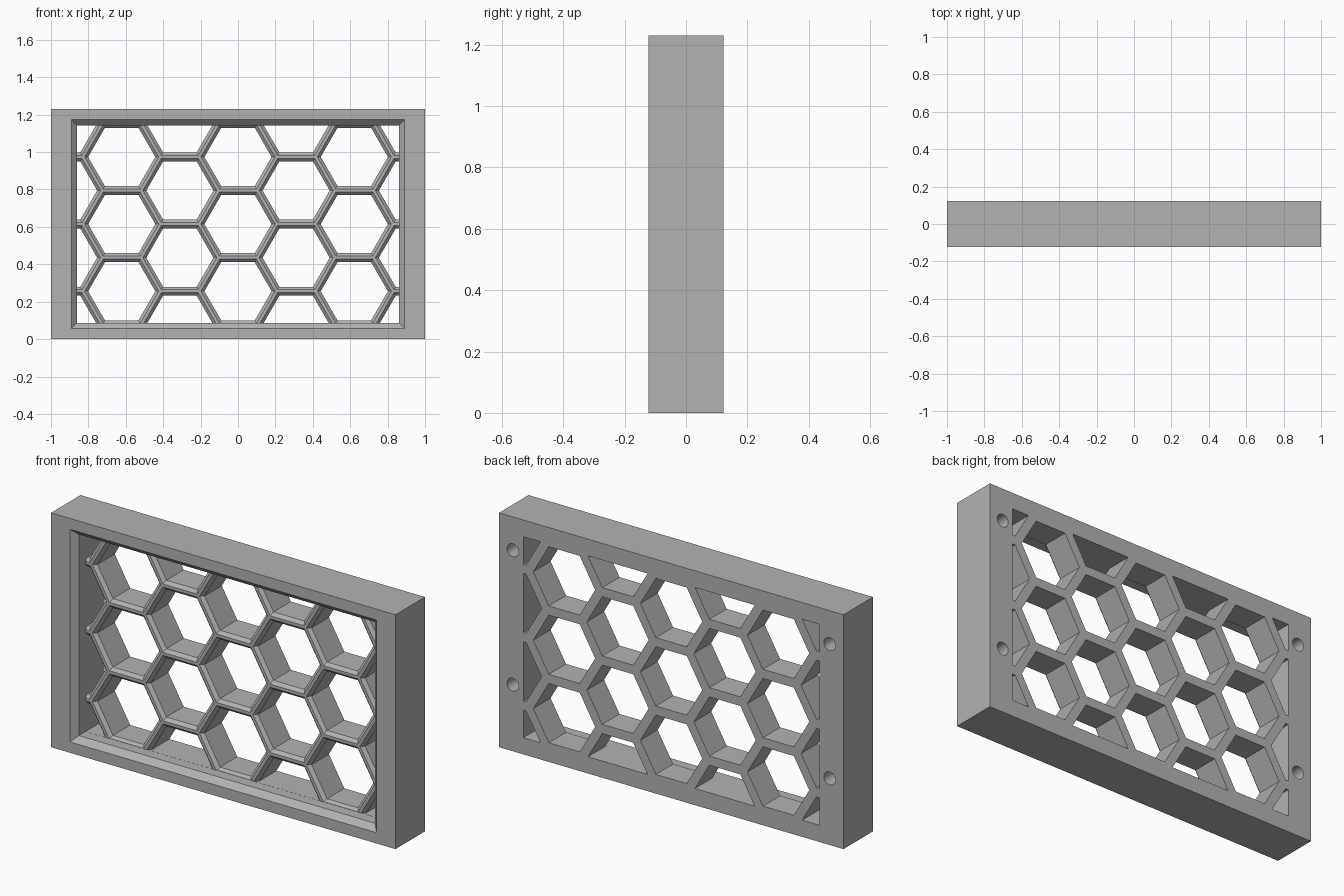
import bpy
import bmesh
import math
from mathutils import Vector, Matrix

if "Cube" in bpy.data.objects:
    bpy.data.objects.remove(bpy.data.objects["Cube"], do_unlink=True)

HEIGHT, FRONT, BACK = 1.23, -0.122, 0.122
MID = HEIGHT / 2
OPEN_X, OPEN_Z = 0.86, 0.528        # half size of the opening
CHAMFER = 0.03
LATTICE = FRONT + 0.085             # front plane of the honeycomb
PITCH, WALL, BEVEL = 0.359, 0.048, 0.016

grey = bpy.data.materials.new("grey")
grey.use_nodes = True
colour = (0.45, 0.45, 0.45, 1)
grey.diffuse_color = colour
grey.node_tree.nodes["Principled BSDF"].inputs["Base Color"].default_value = colour


def make_object(name, bm):
    bmesh.ops.recalc_face_normals(bm, faces=bm.faces)
    mesh = bpy.data.meshes.new(name)
    bm.to_mesh(mesh)
    bm.free()
    mesh.materials.append(grey)
    obj = bpy.data.objects.new(name, mesh)
    bpy.context.collection.objects.link(obj)
    return obj


def loft(bm, sections):
    """Closed solid through matching rings of points."""
    rings = [[bm.verts.new(p) for p in ring] for ring in sections]
    n = len(rings[0])
    for a, b in zip(rings, rings[1:]):
        for i in range(n):
            j = (i + 1) % n
            bm.faces.new((a[i], a[j], b[j], b[i]))
    bm.faces.new(rings[0])
    bm.faces.new(rings[-1])


def rect(hx, hz, y):
    return [(sx * hx, y, MID + sz * hz) for sx, sz in ((-1, -1), (1, -1), (1, 1), (-1, 1))]


def polygon(x, z, r, y, n):
    return [(x + r * math.cos(math.tau * i / n), y, z + r * math.sin(math.tau * i / n))
            for i in range(n)]


def cut(target, cutter):
    mod = target.modifiers.new("cut", "BOOLEAN")
    mod.operation = "DIFFERENCE"
    mod.solver = "EXACT"
    mod.object = cutter
    bpy.context.view_layer.objects.active = target
    bpy.ops.object.modifier_apply(modifier=mod.name)
    bpy.data.objects.remove(cutter, do_unlink=True)


# Outer block
bm = bmesh.new()
loft(bm, [rect(1, MID, FRONT), rect(1, MID, BACK)])
panel = make_object("honeycomb_panel", bm)

# Front recess with a chamfered rim
bm = bmesh.new()
rim_x, rim_z = OPEN_X + CHAMFER, OPEN_Z + CHAMFER
loft(bm, [rect(rim_x, rim_z, FRONT - 0.05), rect(rim_x, rim_z, FRONT),
          rect(OPEN_X, OPEN_Z, FRONT + CHAMFER), rect(OPEN_X, OPEN_Z, LATTICE)])
cut(panel, make_object("recess_cutter", bm))

# Hexagonal cells, flared at the front and trimmed to the opening
cells = bmesh.new()
radius = (PITCH - WALL) / math.sqrt(3)
flare = radius + BEVEL * 2 / math.sqrt(3)
for col in range(-3, 4):
    for row in range(-2, 3):
        x = col * PITCH * math.sqrt(3) / 2
        z = (row + 0.5 * (col % 2)) * PITCH + MID
        if abs(z - MID) > OPEN_Z + 0.1:
            continue
        bm = bmesh.new()
        loft(bm, [polygon(x, z, flare, LATTICE - 0.01, 6), polygon(x, z, flare, LATTICE, 6),
                  polygon(x, z, radius, LATTICE + BEVEL, 6), polygon(x, z, radius, BACK + 0.05, 6)])
        for axis, half in (((1, 0, 0), OPEN_X), ((0, 0, 1), OPEN_Z)):
            for side in (-1, 1):
                normal = Vector(axis) * side
                point = Vector((0, 0, MID)) + normal * (half - 0.0005)
                result = bmesh.ops.bisect_plane(
                    bm, geom=bm.verts[:] + bm.edges[:] + bm.faces[:],
                    plane_co=point, plane_no=normal, clear_outer=True)
                edges = [e for e in result["geom_cut"] if isinstance(e, bmesh.types.BMEdge)]
                if edges:
                    bmesh.ops.holes_fill(bm, edges=edges, sides=0)
        bmesh.ops.recalc_face_normals(bm, faces=bm.faces)
        part = bpy.data.meshes.new("cell")
        bm.to_mesh(part)
        bm.free()
        cells.from_mesh(part)
        bpy.data.meshes.remove(part)
cut(panel, make_object("cell_cutter", cells))

# Blind mounting holes in the back
bm = bmesh.new()
for x in (-0.92, 0.92):
    for z in (0.35, 1.055):
        loft(bm, [polygon(x, z, 0.034, BACK - 0.15, 32), polygon(x, z, 0.034, BACK + 0.05, 32)])
cut(panel, make_object("hole_cutter", bm))

# Smooth round holes, crisp edges elsewhere
bpy.ops.object.select_all(action="DESELECT")
panel.select_set(True)
bpy.context.view_layer.objects.active = panel
bpy.ops.object.shade_smooth_by_angle(angle=math.radians(25))
